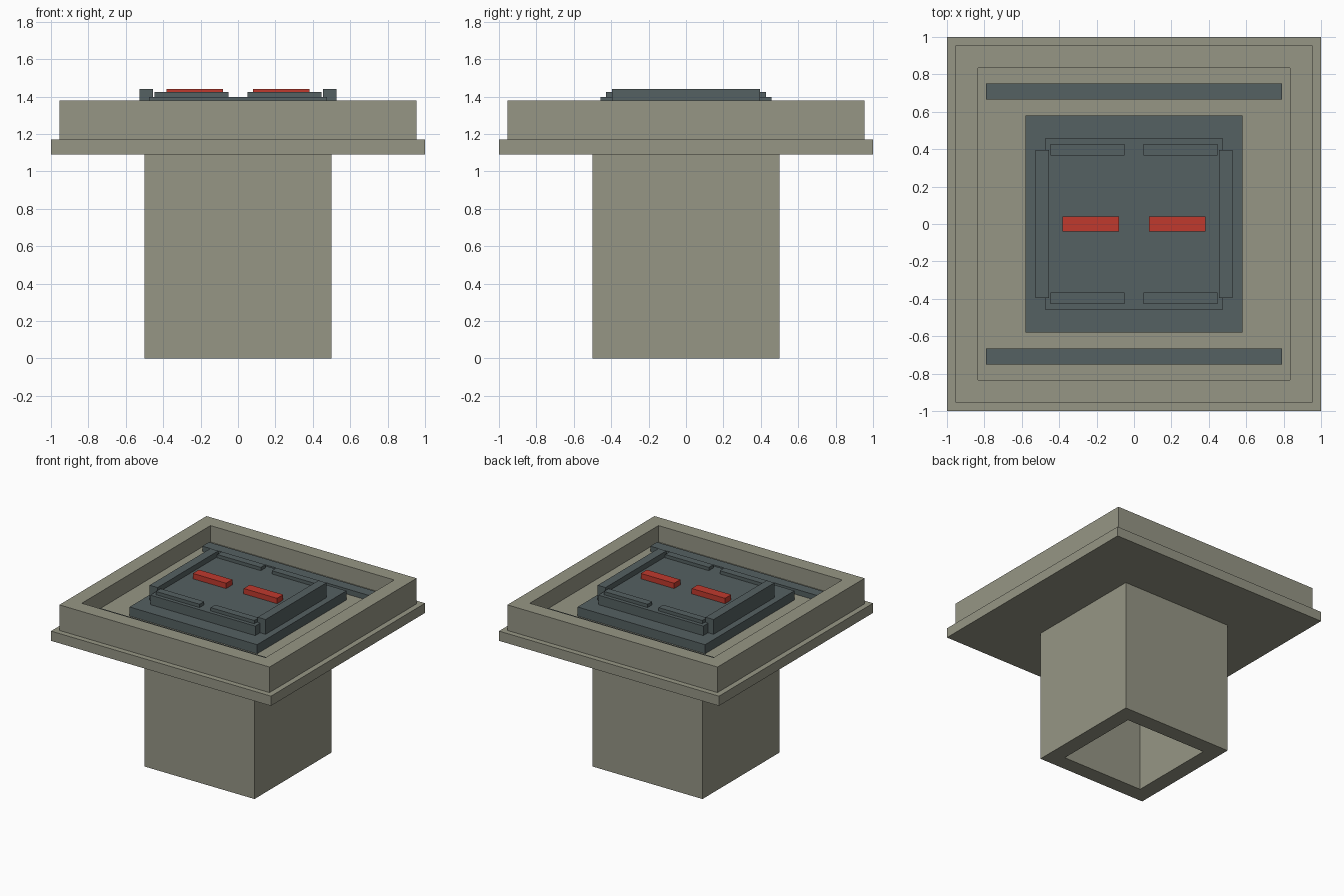
import bpy
import bmesh

cube = bpy.data.objects.get("Cube")
if cube:
    bpy.data.objects.remove(cube, do_unlink=True)


def material(name, rgb):
    m = bpy.data.materials.new(name)
    m.use_nodes = True
    m.diffuse_color = (*rgb, 1)
    bsdf = next(n for n in m.node_tree.nodes if n.type == 'BSDF_PRINCIPLED')
    bsdf.inputs["Base Color"].default_value = (*rgb, 1)
    return m


STONE = material("warm grey stone", (0.305, 0.305, 0.235))
SLATE = material("dark slate", (0.091, 0.119, 0.122))
RED = material("signal red", (0.53, 0.042, 0.027))


def finish(name, bm, mat):
    bmesh.ops.recalc_face_normals(bm, faces=bm.faces)
    mesh = bpy.data.meshes.new(name)
    bm.to_mesh(mesh)
    bm.free()
    mesh.materials.append(mat)
    obj = bpy.data.objects.new(name, mesh)
    bpy.context.scene.collection.objects.link(obj)
    return obj


def box(name, x, y, z, mat):
    """Box from (min, max) ranges along each axis."""
    bm = bmesh.new()
    bmesh.ops.create_cube(bm, size=1)
    for v in bm.verts:
        v.co = [r[0] if c < 0 else r[1] for c, r in zip(v.co, (x, y, z))]
    return finish(name, bm, mat)


def square_lathe(name, profile, mat, closed=False):
    """Stack of square rings given as (half width, z); ends capped unless closed on itself."""
    bm = bmesh.new()
    rings = [[bm.verts.new((sx * r, sy * r, z))
              for sx, sy in ((-1, -1), (1, -1), (1, 1), (-1, 1))] for r, z in profile]
    pairs = list(zip(rings, rings[1:]))
    if closed:
        pairs.append((rings[-1], rings[0]))
    else:
        bm.faces.new(rings[0])
        bm.faces.new(rings[-1])
    for a, b in pairs:
        for i in range(4):
            j = (i + 1) % 4
            bm.faces.new((a[i], a[j], b[j], b[i]))
    return finish(name, bm, mat)


def span(a, b, side):
    return tuple(sorted((a * side, b * side)))


# Hollow square column
square_lathe("column", [(0.5, 0), (0.5, 1.09), (0.37, 1.09), (0.37, 0)], STONE, closed=True)

# Tray: flange, raised rim and sunken floor
square_lathe("tray", [(1, 1.09), (1, 1.17), (0.955, 1.17), (0.955, 1.38),
                      (0.835, 1.38), (0.835, 1.245)], STONE)

# Stepped plates in the middle of the tray
box("base_plate", (-0.58, 0.58), (-0.58, 0.58), (1.245, 1.32), SLATE)
box("upper_plate", (-0.477, 0.477), (-0.457, 0.457), (1.32, 1.398), SLATE)

# Mirrored bars, rails, pads and red markers
for side, x_name, y_name in ((-1, "right", "front"), (1, "left", "back")):
    box(f"{y_name}_floor_bar", (-0.79, 0.79), span(0.665, 0.752, side), (1.245, 1.288), SLATE)
    box(f"{x_name}_rail", span(0.455, 0.527, side), (-0.395, 0.395), (1.32, 1.442), SLATE)
    box(f"{x_name}_red_marker", span(0.08, 0.383, side), (-0.04, 0.04), (1.398, 1.442), RED)
    for y_side, label in ((-1, "front"), (1, "back")):
        box(f"{label}_{x_name}_pad", span(0.05, 0.447, side), span(0.367, 0.427, y_side),
            (1.398, 1.425), SLATE)
